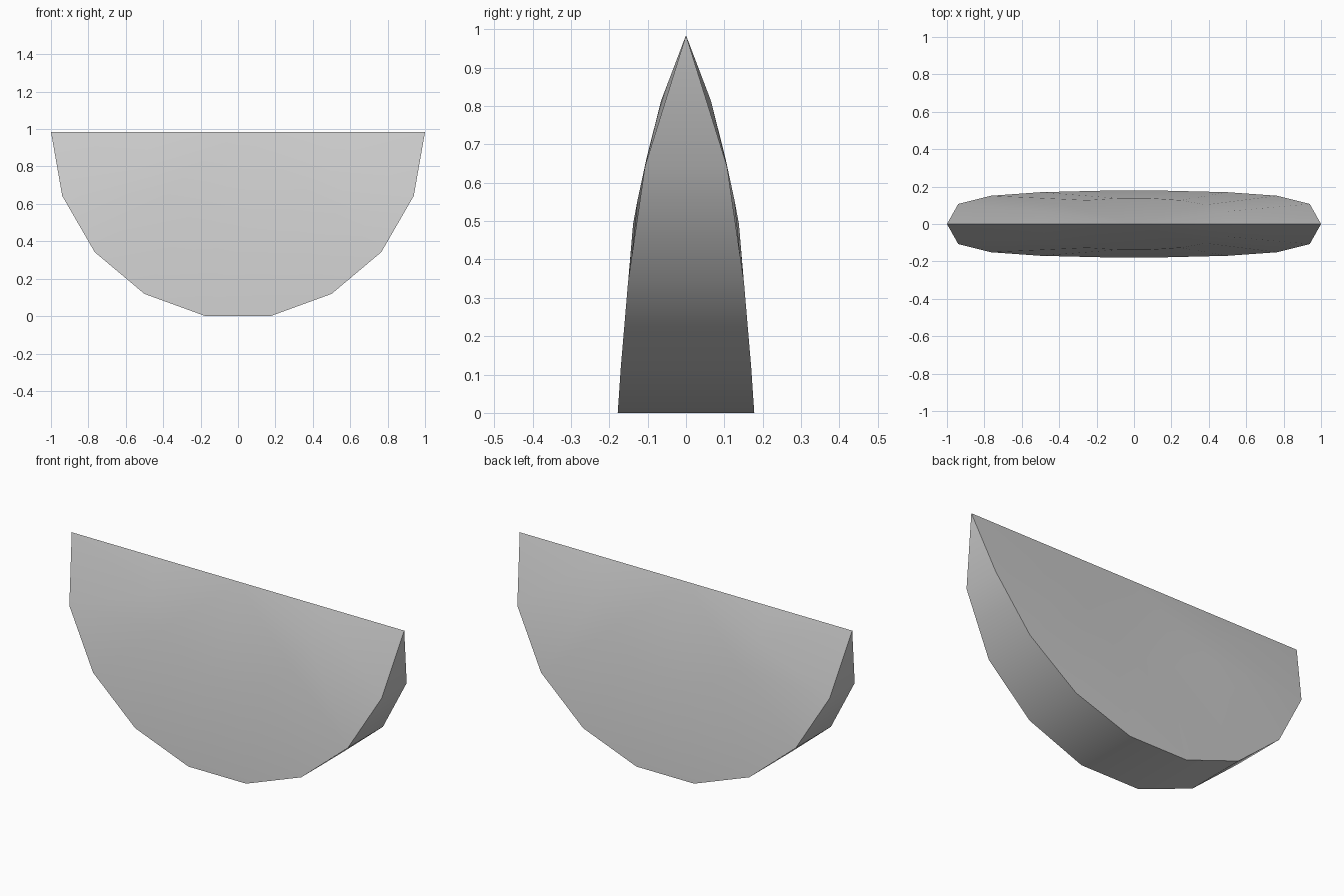
import bpy, bmesh
from math import radians, sin, cos

cube = bpy.data.objects.get("Cube")
if cube:
    bpy.data.objects.remove(cube)

# Plain grey surface
grey = bpy.data.materials.new("light_grey")
grey.use_nodes = True
colour = (0.6, 0.6, 0.6, 1)
grey.diffuse_color = colour
grey.node_tree.nodes["Principled BSDF"].inputs["Base Color"].default_value = colour

STEPS = 9
TOP = sin(radians(80))
# Half thickness at each 20 degree step, for the inner and outer rings
INNER = [0, 0.065, 0.103, 0.127, 0.138]
OUTER = [0, 0.107, 0.151, 0.17, 0.178]

bm = bmesh.new()


def ring(radius, widths, side):
    verts = []
    for k in range(STEPS + 1):
        a = radians(20 * k)
        y = side * widths[min(k, STEPS - k)]
        verts.append(bm.verts.new((radius * cos(a), y, TOP - radius * sin(a))))
    return verts


# Bulging half-disc faces, front and back
rims = []
for side in (-1, 1):
    hub = bm.verts.new((0, 0, TOP))
    inner, outer = ring(0.5, INNER, side), ring(1, OUTER, side)
    for k in range(STEPS):
        bm.faces.new((hub, inner[k], inner[k + 1]))
        bm.faces.new((inner[k], outer[k], outer[k + 1], inner[k + 1]))
    rims.append(outer)

# Curved rim between the two faces
front, back = rims
for k in range(STEPS):
    bm.faces.new((front[k], back[k], back[k + 1], front[k + 1]))

# Join the sides along the top ridge
bmesh.ops.remove_doubles(bm, verts=bm.verts, dist=0.0005)
bmesh.ops.recalc_face_normals(bm, faces=bm.faces)

mesh = bpy.data.meshes.new("half_disc_wedge")
bm.to_mesh(mesh)
bm.free()
mesh.materials.append(grey)
wedge = bpy.data.objects.new("half_disc_wedge", mesh)
bpy.context.collection.objects.link(wedge)

# Smooth faces with a crisp ridge and rim edges
bpy.ops.object.select_all(action="DESELECT")
wedge.select_set(True)
bpy.context.view_layer.objects.active = wedge
bpy.ops.object.shade_smooth_by_angle(angle=radians(35))
